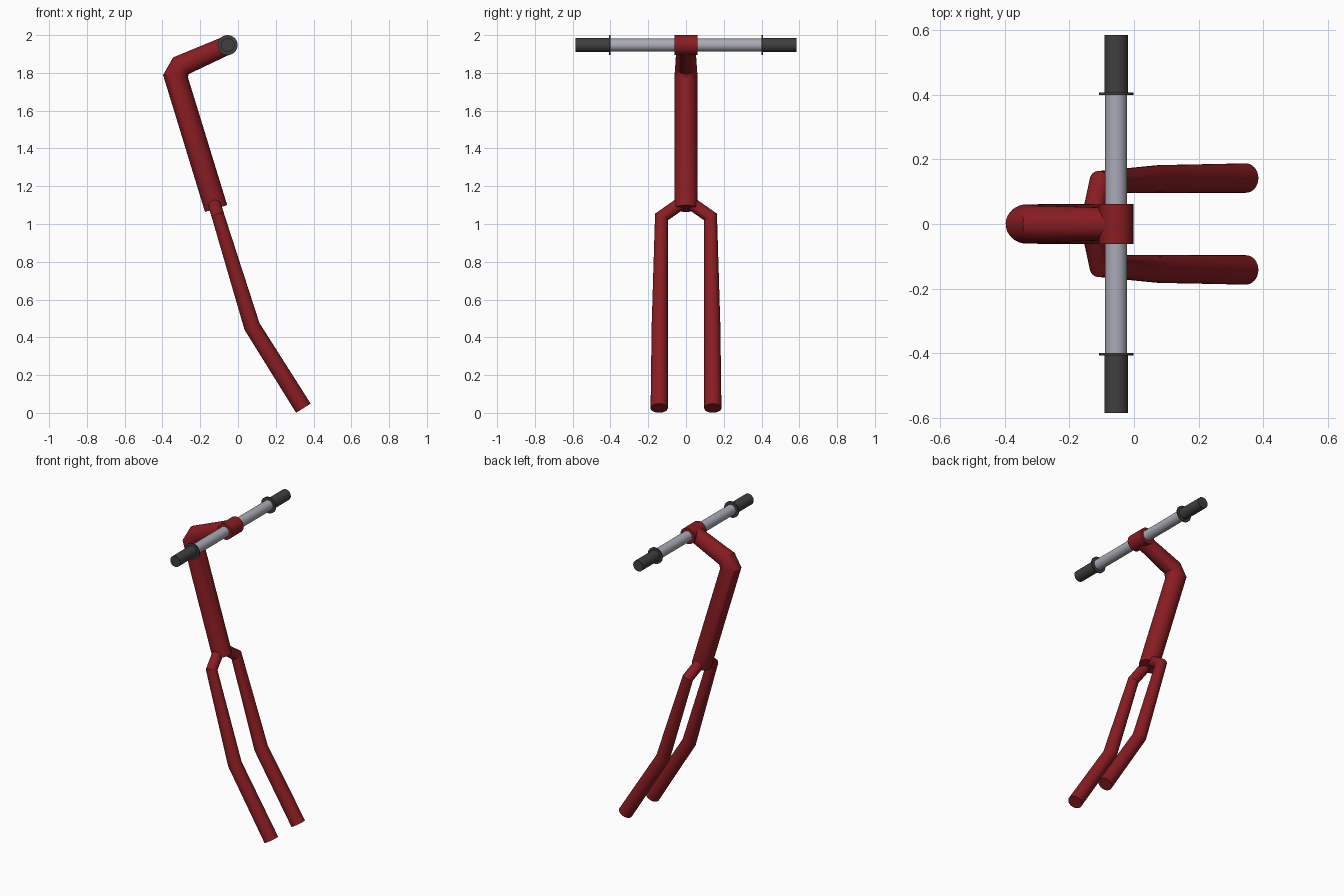
import bpy, bmesh, math
from mathutils import Vector

if "Cube" in bpy.data.objects:
    bpy.data.objects.remove(bpy.data.objects["Cube"])

SIDES = 32


def material(name, rgb):
    m = bpy.data.materials.new(name)
    m.diffuse_color = (*rgb, 1)
    m.use_nodes = True
    m.node_tree.nodes["Principled BSDF"].inputs["Base Color"].default_value = m.diffuse_color
    return m


RED = material("red paint", (0.25, 0.012, 0.016))
METAL = material("bare metal", (0.40, 0.41, 0.47))
RUBBER = material("dark rubber", (0.05, 0.05, 0.05))


def tube(name, path, radii, mat):
    """Capped round tube along a path, with mitred joints."""
    pts = [Vector(p) for p in path]
    segs = [(b - a).normalized() for a, b in zip(pts, pts[1:])]
    bm = bmesh.new()
    rings = []
    # first ring is square to the first segment
    u = segs[0].orthogonal().normalized()
    v = segs[0].cross(u)
    ring = []
    for k in range(SIDES):
        a = 2 * math.pi * k / SIDES
        ring.append(u * math.cos(a) + v * math.sin(a))
    rings.append([bm.verts.new(pts[0] + d * radii[0]) for d in ring])
    for i in range(1, len(pts)):
        t_in = segs[i - 1]
        t_out = segs[i] if i < len(segs) else t_in
        n = (t_in + t_out).normalized()
        # slide each side along the incoming direction onto the mitre plane
        verts = []
        for d in ring:
            o = d * radii[i]
            verts.append(bm.verts.new(pts[i] + o - t_in * (o.dot(n) / t_in.dot(n))))
        rings.append(verts)
        q = t_in.rotation_difference(t_out)
        ring = [q @ d for d in ring]
    for a, b in zip(rings, rings[1:]):
        for k in range(SIDES):
            j = (k + 1) % SIDES
            bm.faces.new((a[k], a[j], b[j], b[k]))
    bm.faces.new(rings[0])
    bm.faces.new(rings[-1])
    bmesh.ops.recalc_face_normals(bm, faces=bm.faces)
    me = bpy.data.meshes.new(name)
    bm.to_mesh(me)
    bm.free()
    me.materials.append(mat)
    ob = bpy.data.objects.new(name, me)
    bpy.context.collection.objects.link(ob)
    bpy.ops.object.select_all(action='DESELECT')
    ob.select_set(True)
    bpy.context.view_layer.objects.active = ob
    bpy.ops.object.shade_smooth_by_angle(angle=math.radians(30))
    return ob


BX, BZ = -0.055, 1.947    # handlebar axis


def bar_piece(name, y0, y1, r, mat):
    return tube(name, [(BX, y0, BZ), (BX, y1, BZ)], [r, r], mat)


# Steering column bending forward into the stem
tube("steering_column",
     [(-0.116, 0, 1.082), (-0.331, 0, 1.783), (-0.302, 0, 1.838), (BX, 0, BZ)],
     [0.0615, 0.061, 0.057, 0.05], RED)

# Handlebar and its clamp
bar_piece("handlebar", -0.58, 0.58, 0.034, METAL)
bar_piece("bar_clamp", -0.062, 0.062, 0.053, RED)

for s, side in ((-1, "front"), (1, "back")):
    # Grip with a thin collar
    bar_piece(side + "_grip", s * 0.402, s * 0.584, 0.0365, RUBBER)
    bar_piece(side + "_grip_collar", s * 0.399, s * 0.407, 0.053, RUBBER)
    # Fork leg: crown, shoulder, knee, tip
    tube(side + "_fork_leg",
         [(-0.132, 0, 1.128), (-0.104, s * 0.13, 1.037),
          (0.074, s * 0.139, 0.458), (0.346, s * 0.142, 0.025)],
         [0.034, 0.034, 0.043, 0.0455], RED)
